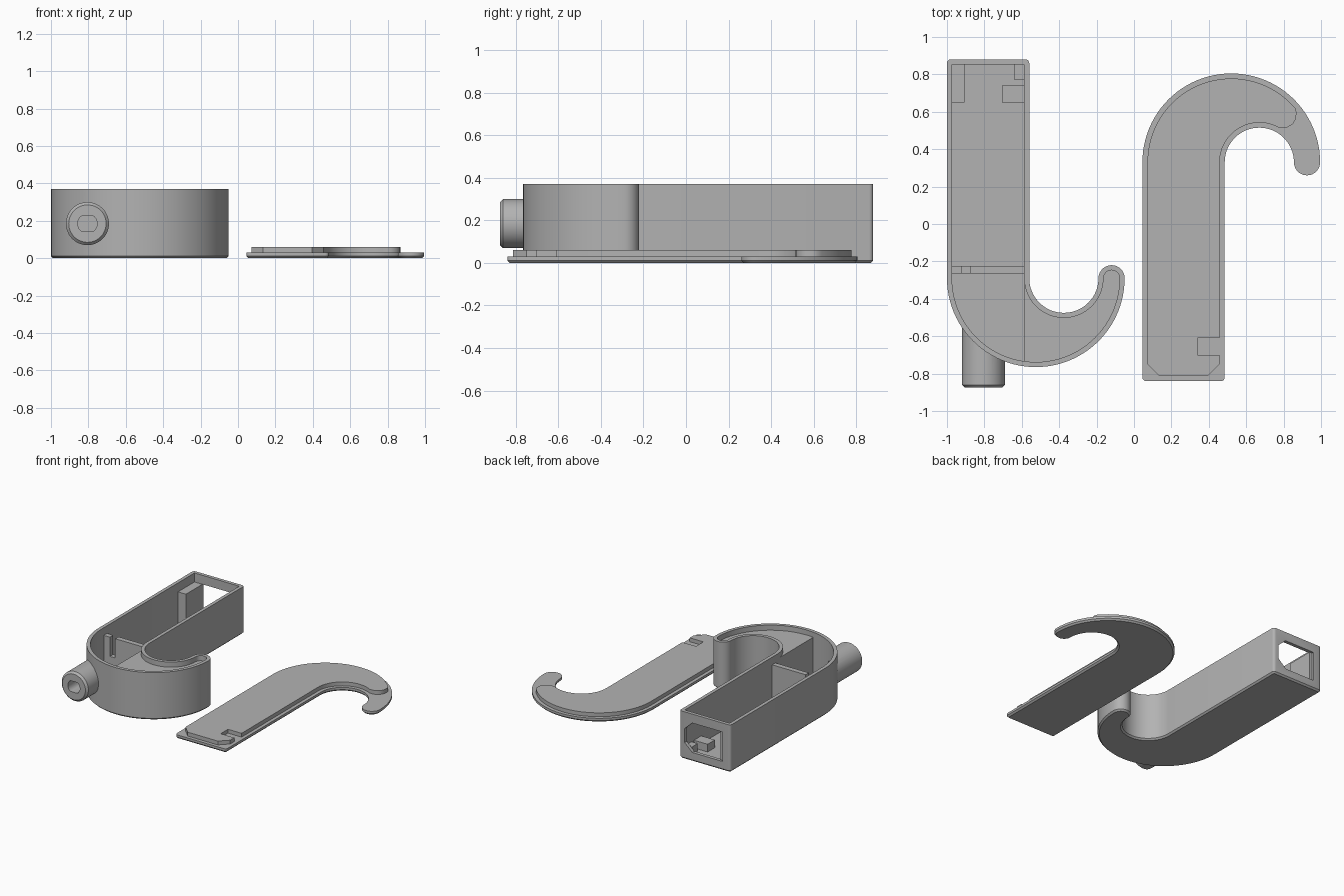
import bpy, bmesh, math

if "Cube" in bpy.data.objects:
    bpy.data.objects.remove(bpy.data.objects["Cube"])

grey = bpy.data.materials.new("plain grey")
grey.diffuse_color = (0.45, 0.45, 0.45, 1)
grey.use_nodes = True
grey.node_tree.nodes["Principled BSDF"].inputs["Base Color"].default_value = grey.diffuse_color


def arc(cx, cy, r, a0, a1, n):
    return [(cx + r * math.cos(math.radians(a0 + (a1 - a0) * i / n)),
             cy + r * math.sin(math.radians(a0 + (a1 - a0) * i / n))) for i in range(n + 1)]


def hook(d):
    """Hook-shaped outline, inset by d."""
    c = max(0.02, d + 0.002)
    return (arc(-1 + c, 0.88 - c, c - d, 90, 180, 4)
            + arc(-0.525, -0.29, 0.475 - d, 180, 360, 48)
            + arc(-0.12, -0.29, 0.07 - d, 0, 180, 16)[1:]
            + arc(-0.375, -0.29, 0.185 + d, 360, 180, 32)[1:]
            + arc(-0.56 - c, 0.88 - c, c - d, 0, 90, 4))


def lid_place(pts):
    return [(x + 1.045, 0.04 - y) for x, y in pts]


def loft(name, rings, axis="z"):
    """Skin a list of (outline, height) rings and cap both ends."""
    bm = bmesh.new()
    loops = []
    for pts, h in rings:
        loops.append([bm.verts.new((p[0], p[1], h) if axis == "z" else (p[0], h, p[1])) for p in pts])
    n = len(loops[0])
    for a, b in zip(loops, loops[1:]):
        for i in range(n):
            j = (i + 1) % n
            bm.faces.new((a[i], a[j], b[j], b[i]))
    bm.faces.new(loops[0][::-1])
    bm.faces.new(loops[-1])
    bmesh.ops.recalc_face_normals(bm, faces=bm.faces)
    me = bpy.data.meshes.new(name)
    bm.to_mesh(me)
    bm.free()
    ob = bpy.data.objects.new(name, me)
    bpy.context.collection.objects.link(ob)
    me.materials.append(grey)
    return ob


def box(name, x0, x1, y0, y1, z0, z1):
    return loft(name, [([(x0, y0), (x1, y0), (x1, y1), (x0, y1)], z) for z in (z0, z1)])


def activate(ob):
    bpy.ops.object.select_all(action="DESELECT")
    ob.select_set(True)
    bpy.context.view_layer.objects.active = ob


def cut(ob, cutter):
    activate(ob)
    m = ob.modifiers.new("cut", "BOOLEAN")
    m.operation, m.solver, m.object = "DIFFERENCE", "EXACT", cutter
    bpy.ops.object.modifier_apply(modifier=m.name)


# hollow hook-shaped tray with a chamfered base
tray = loft("tray", [(hook(0.012), 0), (hook(0), 0.012), (hook(0), 0.37),
                     (hook(0.027), 0.37), (hook(0.027), 0.03)])

# round spout on the front curve, trimmed to the tray wall
SX, SZ = -0.805, 0.185
spout = loft("spout", [(arc(SX, SZ, r, 0, 352.5, 47), y) for r, y in
                       ((0.1, -0.875), (0.115, -0.86), (0.115, -0.45))], "y")
trim = loft("trim_cutter", [(hook(0.01), -0.1), (hook(0.01), 0.5)])
cut(spout, trim)

# bore with flattened top and bottom
bore_pts = [(x, max(SZ - 0.042, min(SZ + 0.042, z))) for x, z in arc(SX, SZ, 0.052, 0, 345, 23)]
bore = loft("bore_cutter", [(bore_pts, -1), (bore_pts, -0.5)], "y")
cut(spout, bore)
cut(tray, bore)

# end window, chamfered on one side
win_pts = [(-0.93, 0.07), (-0.67, 0.07), (-0.605, 0.13), (-0.605, 0.24), (-0.67, 0.3), (-0.93, 0.3)]
window = loft("window_cutter", [(win_pts, 0.8), (win_pts, 1)], "y")
cut(tray, window)

# solid filling inside the hook
a0 = 360 - math.degrees(math.acos(-0.06 / 0.455))
fill_pts = ([(-0.585, -0.27)] + arc(-0.525, -0.29, 0.455, a0, 360, 32)
            + arc(-0.12, -0.29, 0.05, 0, 180, 12)[1:] + arc(-0.375, -0.29, 0.205, 360, 180, 32)[1:])
fill = loft("hook_filling", [(fill_pts, 0.02), (fill_pts, 0.33)])

# cross partition with wire slot
partition = box("partition", -0.985, -0.575, -0.265, -0.225, 0.02, 0.31)
slot = box("slot_cutter", -0.92, -0.875, -0.4, -0.1, 0.16, 0.4)
cut(partition, slot)

# blocks at the window end
box("side_pillar", -0.985, -0.905, 0.65, 0.865, 0.02, 0.30)
box("floor_block", -0.705, -0.575, 0.65, 0.74, 0.02, 0.09)
box("corner_block", -0.64, -0.575, 0.77, 0.865, 0.02, 0.09)

# lid plate with chamfered base
lid = loft("lid_plate", [(lid_place(hook(0.012)), 0), (lid_place(hook(0)), 0.012), (lid_place(hook(0)), 0.03)])

# raised lip on the lid: chamfered end, notch, rounded stop before the hook tip
lip_pts = ([(-0.973, 0.79), (-0.973, -0.29)] + arc(-0.525, -0.29, 0.448, 180, 320, 40)[1:]
           + [(-0.176, -0.555), (-0.18, -0.52), (-0.197, -0.493), (-0.225, -0.477), (-0.25, -0.475)]
           + arc(-0.375, -0.29, 0.212, 300, 180, 24)
           + [(-0.587, 0.65), (-0.705, 0.65), (-0.705, 0.74), (-0.587, 0.74),
              (-0.587, 0.79), (-0.65, 0.853), (-0.91, 0.853)])
lip = loft("lid_lip", [(lid_place(lip_pts), 0.025), (lid_place(lip_pts), 0.06)])

for c in (trim, bore, window, slot):
    bpy.data.objects.remove(c)
for ob in (tray, spout, fill, lid, lip):
    activate(ob)
    bpy.ops.object.shade_smooth_by_angle(angle=math.radians(30))
